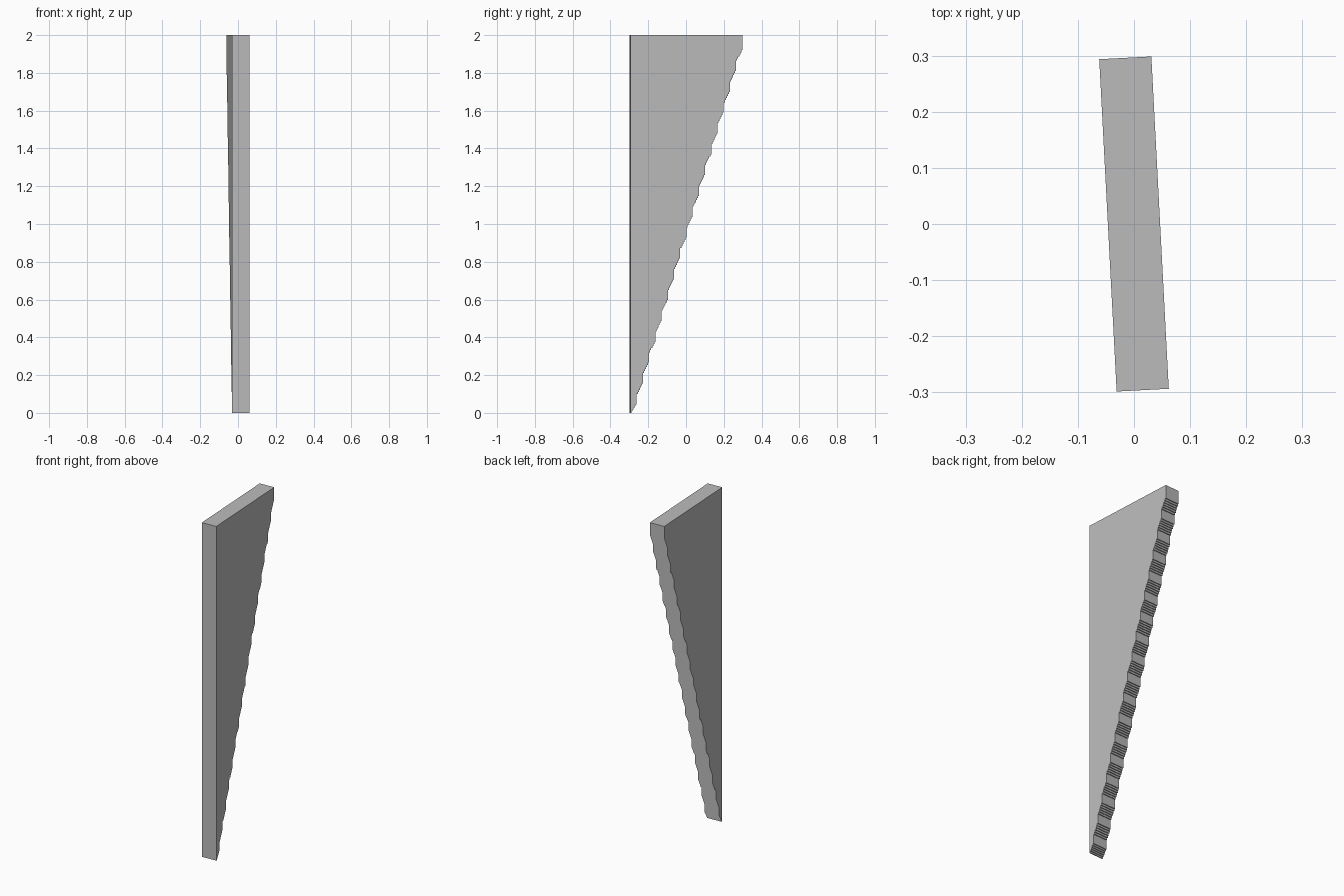
import bpy
import bmesh
from math import radians
from mathutils import Matrix

cube = bpy.data.objects.get("Cube")
if cube:
    bpy.data.objects.remove(cube, do_unlink=True)

HEIGHT, DEPTH, THICK = 2.0, 0.593, 0.093
STEPS, RISES = 18, 6          # large steps, and fine ledges within each
PERIOD, FIRST, SLOPE = 0.1103, 0.045, 0.055

# Plain grey material
grey = bpy.data.materials.new("plain grey")
grey.use_nodes = True
color = (0.5, 0.5, 0.5, 1)
grey.diffuse_color = color
grey.node_tree.nodes["Principled BSDF"].inputs["Base Color"].default_value = color

# Side profile: straight front edge, stepped back edge widening upwards
profile = [(0, HEIGHT), (0, 0)]
ledge = DEPTH / (STEPS * RISES)
depth = 0
for step in range(STEPS):
    top = FIRST + step * PERIOD
    bottom = max(0, top - SLOPE)
    for i in range(RISES):
        z = bottom + (top - bottom) * i / (RISES - 1)
        if depth > 0:
            profile.append((depth, z))
        depth += ledge
        profile.append((depth, z))
profile.append((depth, HEIGHT))

# Extrude the profile across the thickness and turn the panel slightly
bm = bmesh.new()
verts = [bm.verts.new((-THICK / 2, y - DEPTH / 2, z)) for y, z in profile]
face = bm.faces.new(verts)
extruded = bmesh.ops.extrude_face_region(bm, geom=[face])["geom"]
moved = [g for g in extruded if isinstance(g, bmesh.types.BMVert)]
bmesh.ops.translate(bm, verts=moved, vec=(THICK, 0, 0))
bmesh.ops.recalc_face_normals(bm, faces=bm.faces)
bmesh.ops.transform(bm, matrix=Matrix.Rotation(radians(3), 4, "Z"), verts=bm.verts)

mesh = bpy.data.meshes.new("stepped_panel")
bm.to_mesh(mesh)
bm.free()
mesh.materials.append(grey)
panel = bpy.data.objects.new("stepped_panel", mesh)
bpy.context.collection.objects.link(panel)
